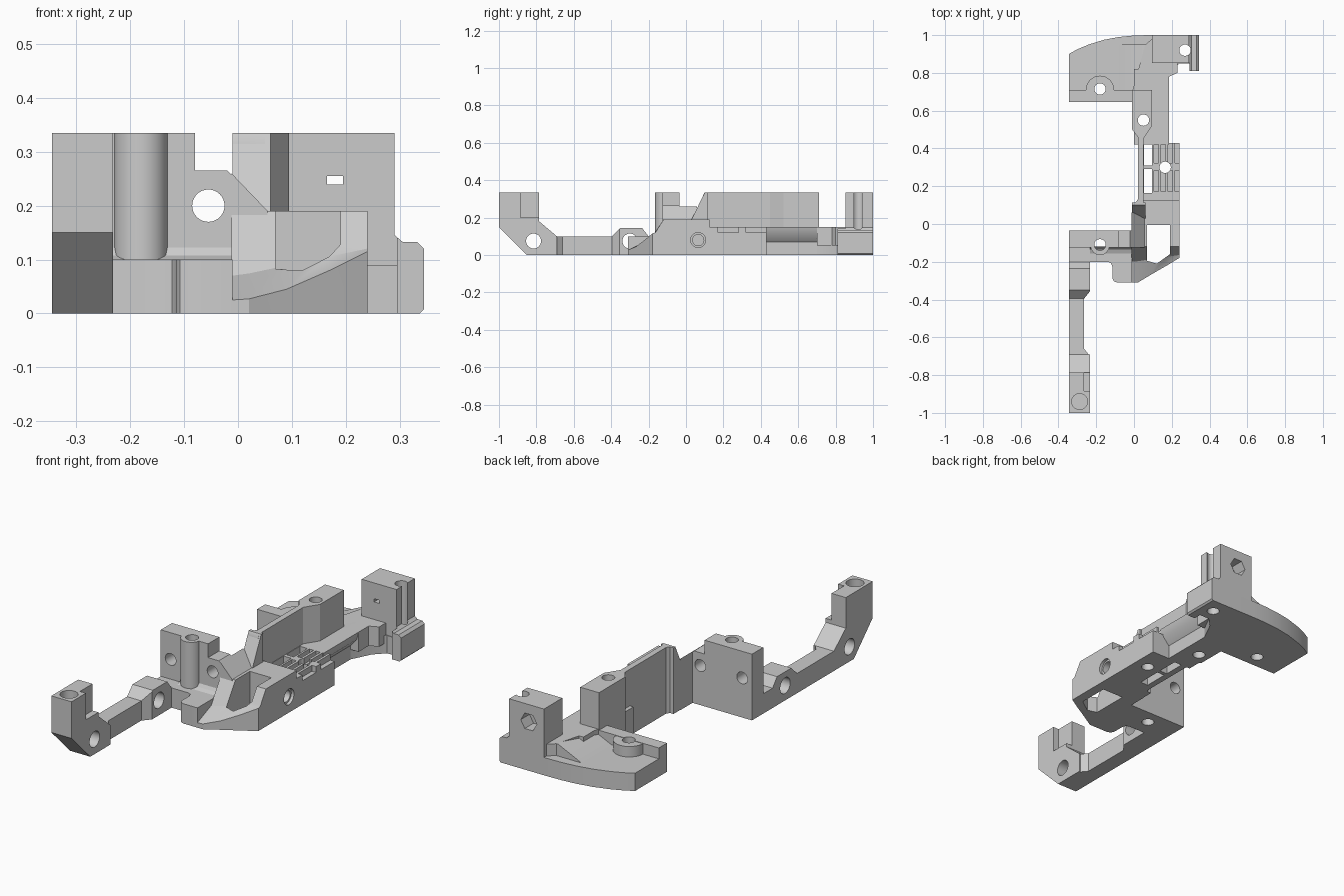
import bpy, bmesh, math
from mathutils import Vector

cube = bpy.data.objects.get("Cube")
if cube:
    bpy.data.objects.remove(cube, do_unlink=True)

grey = bpy.data.materials.new("plain grey")
grey.use_nodes = True
COLOR = (0.6, 0.6, 0.6, 1)
grey.diffuse_color = COLOR
grey.node_tree.nodes["Principled BSDF"].inputs["Base Color"].default_value = COLOR
parts = []


def place(axis, a, b, d):
    """Put a 2D profile point at depth d along an axis."""
    return {"x": Vector((d, a, b)), "y": Vector((a, d, b)), "z": Vector((a, b, d))}[axis]


def finish(name, bm, keep=True):
    bmesh.ops.recalc_face_normals(bm, faces=bm.faces)
    mesh = bpy.data.meshes.new(name)
    bm.to_mesh(mesh)
    bm.free()
    mesh.materials.append(grey)
    ob = bpy.data.objects.new(name, mesh)
    bpy.context.collection.objects.link(ob)
    if keep:
        parts.append(ob)
    else:
        ob.hide_render = True
    return ob


def prism(name, axis, pts, lo, hi, keep=True):
    bm = bmesh.new()
    ends = [[bm.verts.new(place(axis, a, b, d)) for a, b in pts] for d in (lo, hi)]
    for ring in ends:
        bm.faces.new(ring)
    n = len(pts)
    for i in range(n):
        j = (i + 1) % n
        bm.faces.new((ends[0][i], ends[0][j], ends[1][j], ends[1][i]))
    return finish(name, bm, keep)


def circle(a, b, r, n=32):
    return [(a + r * math.cos(math.tau * i / n), b + r * math.sin(math.tau * i / n)) for i in range(n)]


def rect(a0, a1, b0, b1):
    return [(a0, b0), (a1, b0), (a1, b1), (a0, b1)]


def cut(ob, *cuts):
    """Subtract prisms given as (axis, profile, lo, hi)."""
    cutters = [prism("cutter", *c, keep=False) for c in cuts]
    for c in cutters:
        mod = ob.modifiers.new("cut", "BOOLEAN")
        mod.operation, mod.solver, mod.object = "DIFFERENCE", "EXACT", c
    bpy.context.view_layer.update()
    graph = bpy.context.evaluated_depsgraph_get()
    mesh = bpy.data.meshes.new_from_object(ob.evaluated_get(graph))
    ob.modifiers.clear()
    ob.data = mesh
    for c in cutters:
        bpy.data.objects.remove(c, do_unlink=True)


def bore(a, b, r=0.03):
    return ("z", circle(a, b, r), -0.1, 0.5)


# Front post and arm
L, R, TOP = -0.345, -0.232, 0.335
post = prism("front_post", "x", [(-1, .15), (-1, TOP), (-.785, TOP), (-.785, .18), (-.69, .1),
                                 (-.69, 0), (-.85, 0)], L, R)
cut(post, ("z", rect(-.265, -.2, -.885, -.7), .2, .5),
    ("x", circle(-.815, .075, .04), -.5, 0),
    ("z", circle(-.288, -.94, .042), .2, .5))
prism("arm_bar", "z", [(L, -.7), (R, -.7), (-.265, -.66), (-.265, -.38), (L, -.38)], 0, .1)
lug = prism("arm_lug", "x", [(-.395, 0), (-.395, .1), (-.35, .145), (-.235, .145), (-.2, .1),
                             (-.15, .1), (-.15, 0)], L, R)
cut(lug, ("x", circle(-.3, .075, .04), -.5, 0),
    ("z", [(R + .02, -.34), (R, -.355), (-.265, -.396), (-.265, -.45), (R + .02, -.45)], -.1, .5))

# Middle block with vertical screw boss
screw = bore(-.18, -.11)
block = prism("middle_block", "y", [(L, 0), (L, TOP), (-.08, TOP), (-.08, .265), (-.02, .265),
                                    (.055, .19), (.055, 0)], -.125, -.035)
cut(block, screw, *[("y", circle(x, .2, .03), -.5, .2) for x in (-.055, -.29)])
cut(prism("screw_boss", "z", circle(-.18, -.115, .05), .02, TOP), screw)
ledge = prism("ledge", "z", [(L, -.04), (L, -.2), (-.14, -.2), (-.122, -.207), (-.115, -.225),
                             (-.115, -.285), (-.108, -.302), (-.09, -.31), (-.01, -.31), (-.01, -.04)], 0, .1)
cut(ledge, screw)
prism("ledge_fillet", "x", [(-.12, .09), (-.155, .1), (-.135, .108), (-.12, .13)], R, .02)
prism("wall_link", "y", [(-.012, 0), (-.012, .26), (.055, .19), (.055, 0)], -.125, .06)

# Sloping prow, lofted in three rows
pocket = ("z", [(.07, -.005), (.07, -.195), (.12, -.21), (.19, -.16), (.19, -.005)], -.1, .5)
front = [(-.012, -.31, .025), (.02, -.31, .027), (.09, -.268, .045), (.17, -.222, .08), (.24, -.18, .115)]
rows = [[(x, y, 0) for x, y, z in front], front,
        [(x, -.2 + .15 * max(x, 0), .07 + .21 * max(x, 0)) for x, y, z in front],
        [(x, -.12, .19) for x, y, z in front], [(x, -.12, 0) for x, y, z in front]]
bm = bmesh.new()
grid = [[bm.verts.new(p) for p in row] for row in rows]
for r, row in enumerate(grid):
    nxt = grid[(r + 1) % len(grid)]
    for i in range(len(row) - 1):
        bm.faces.new((row[i], row[i + 1], nxt[i + 1], nxt[i]))
for end in (0, -1):
    bm.faces.new([row[end] for row in grid])
cut(finish("prow", bm), pocket)

# Main body and slotted deck
body = prism("main_body", "x", [(-.12, 0), (-.12, .19), (.125, .19), (.125, .15), (.43, .15), (.43, 0)], .02, .24)
slots = [("z", rect(.052, .095, y, y + .125), -.1, .5) for y in (.165, .31)]
grooves = [("z", rect(x, x + .024, y, y + .11), .12, .5)
           for x in (.105, .142, .179, .216) for y in (.172, .322)]
cut(body, pocket, bore(.165, .3), ("x", circle(.065, .08, .04), .225, .4),
    ("x", circle(.065, .08, .03), .1, .23), *slots, *grooves)

# Tall side wall
rear_screw = bore(.05, .55)
wall = prism("tall_wall", "z", [(-.01, .71), (.095, .71), (.095, .52), (.05, .45), (.05, .09), (-.01, .09),
                                (.02, .13), (.02, .46), (-.01, .5)], 0, TOP)
cut(wall, rear_screw, ("x", [(.02, .19), (.1, TOP), (.1, .5), (.02, .5)], -.2, .2))
prism("wall_end", "x", [(-.04, 0), (-.04, .19), (.03, .19), (.1, TOP), (.115, TOP), (.115, 0)], -.01, .06)

# Undercut neck to the rear
neck = prism("neck", "y", [(0, 0), (0, .15), (.185, .15), (.175, .11), (.14, .07), (.14, 0)], .42, .82)
cut(neck, rear_screw)

# Rear wing with rim, boss and ramp
wing_screw = bore(-.18, .715)
wing = prism("wing", "z", [(L, .645), (0, .645), (0, .7), (.14, .7), (.19, .8), (.24, .85), (.3, .85), (.3, 1),
                           (.08, 1), (0, .998), (-.08, .99), (-.16, .975), (-.24, .95), (-.3, .925), (L, .9)], 0, .09)
cut(wing, wing_screw, bore(.27, .92))
rim = prism("wing_rim", "z", [(L, .645), (0, .645), (0, .71), (L, .71)], .02, .145)
cut(rim, wing_screw)
cut(prism("wing_boss", "z", circle(-.18, .71, .075), .02, .143), wing_screw,
    ("y", rect(-.4, .1, -.1, .3), .5, .65))
prism("wing_ramp", "z", [(-.01, .7), (.185, .7), (.185, .78), (.23, .8), (.23, .9), (.12, 1), (.06, .95)], .05, .15)
prism("ramp_slope", "y", [(-.08, .05), (-.08, .09), (.05, .15), (.12, .15), (.12, .05)], .705, .95)

# Rear post with nut trap and open screw slot
rear = prism("rear_post", "z", rect(.095, .29, .853, 1), 0, TOP)
cut(rear, bore(.27, .92), ("z", rect(.27, .35, .9, .94), .14, .5),
    ("y", circle(.18, .247, .045, 6), .93, 1.2), ("y", rect(.165, .195, .239, .255), .5, 1.2))
tab = prism("rear_tab", "y", [(.28, 0), (.28, .16), (.291, .145), (.305, .133), (.332, .133), (.345, .12),
                              (.345, .008), (.337, 0)], .81, 1)
cut(tab, bore(.27, .92), ("z", rect(.2, .295, .7, .853), -.1, .5))

# Smooth round walls, keep hard edges
bpy.ops.object.select_all(action="DESELECT")
for ob in parts:
    ob.select_set(True)
bpy.context.view_layer.objects.active = parts[0]
bpy.ops.object.shade_smooth_by_angle(angle=math.radians(30))
